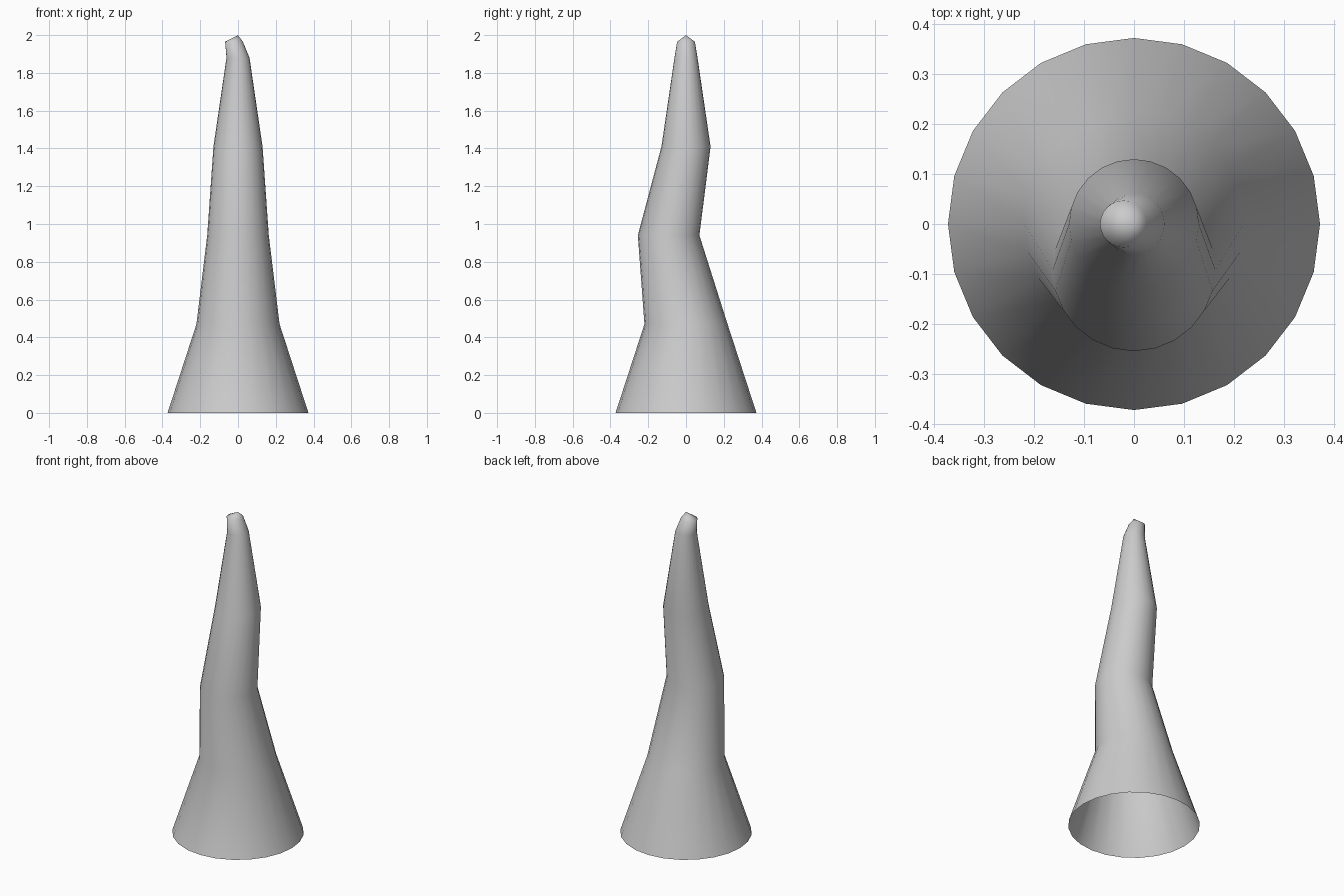
import bpy
import bmesh
from math import cos, sin, tau

cube = bpy.data.objects.get("Cube")
if cube:
    bpy.data.objects.remove(cube, do_unlink=True)

SIDES = 24

# Plain grey surface
grey = bpy.data.materials.new("plain grey")
grey.use_nodes = True
colour = (0.6, 0.6, 0.6, 1)
grey.diffuse_color = colour
grey.node_tree.nodes["Principled BSDF"].inputs["Base Color"].default_value = colour

# Horn cross-sections: centre x, centre y, height, radius
sections = [
    (0, 0, 0, 0.373),
    (0, 0, 0.47, 0.22),
    (0, -0.092, 0.94, 0.163),
    (0, 0, 1.41, 0.13),
    (0, 0, 1.88, 0.061),
    (-0.021, 0, 1.965, 0.047),
]

bm = bmesh.new()
rings = [
    [bm.verts.new((x + r * cos(tau * i / SIDES), y + r * sin(tau * i / SIDES), z))
     for i in range(SIDES)]
    for x, y, z, r in sections
]

# Bent horn wall, open at the base
for low, high in zip(rings, rings[1:]):
    for i in range(SIDES):
        j = (i + 1) % SIDES
        bm.faces.new((low[i], low[j], high[j], high[i]))

# Blunt pointed tip
tip = bm.verts.new((0, 0, 2))
for i in range(SIDES):
    bm.faces.new((rings[-1][i], rings[-1][(i + 1) % SIDES], tip))

for face in bm.faces:
    face.smooth = True

mesh = bpy.data.meshes.new("horn")
bm.to_mesh(mesh)
bm.free()
mesh.materials.append(grey)
horn = bpy.data.objects.new("horn", mesh)
bpy.context.collection.objects.link(horn)
